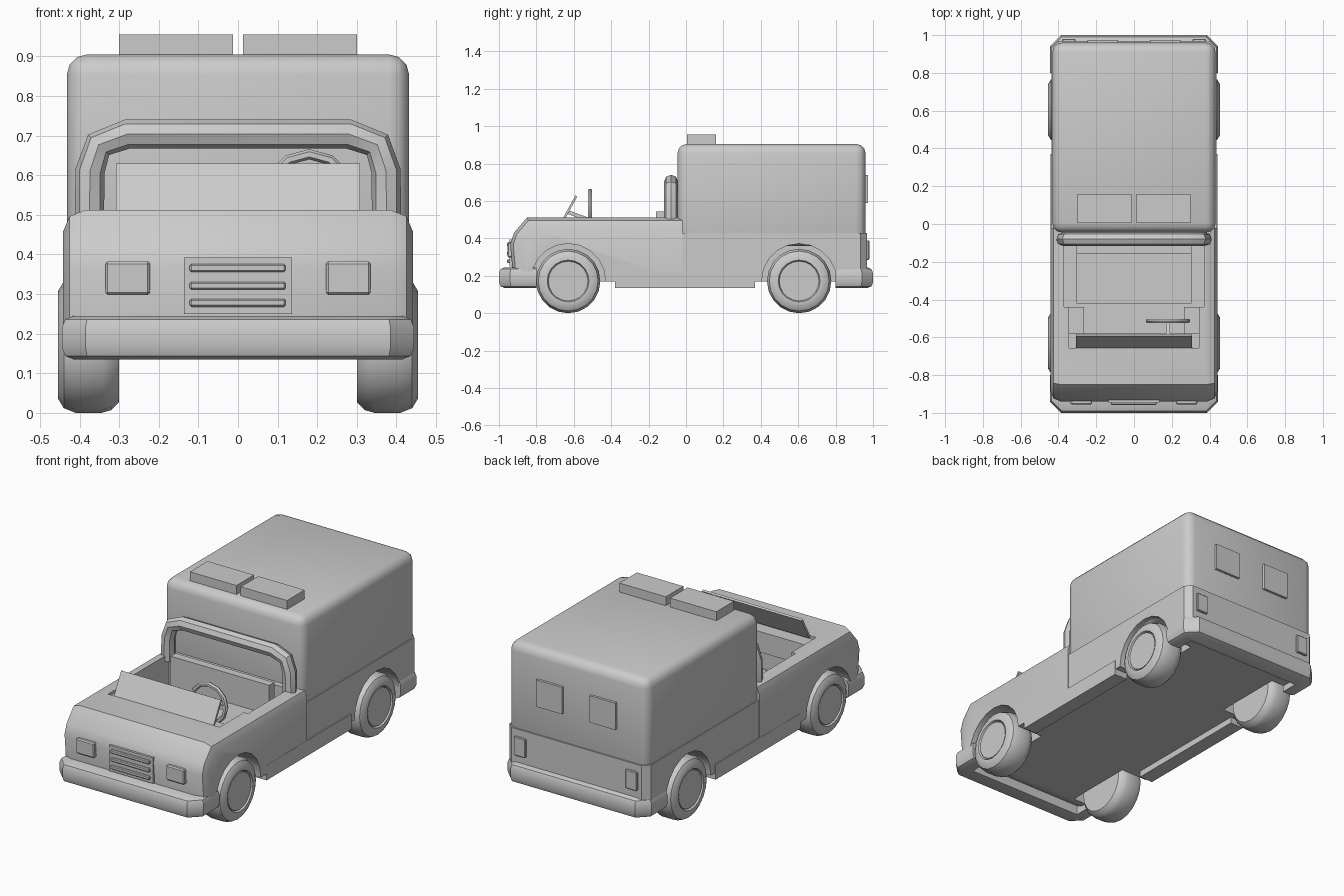
import bpy, bmesh, math
from mathutils import Matrix, Vector

if "Cube" in bpy.data.objects:
    bpy.data.objects.remove(bpy.data.objects["Cube"])


def finish(name, bm, smooth=35):
    bmesh.ops.recalc_face_normals(bm, faces=bm.faces[:])
    me = bpy.data.meshes.new(name)
    bm.to_mesh(me)
    bm.free()
    ob = bpy.data.objects.new(name, me)
    bpy.context.collection.objects.link(ob)
    if smooth:
        shade(ob, smooth)
    return ob


def shade(ob, angle=35):
    bpy.ops.object.select_all(action='DESELECT')
    ob.select_set(True)
    bpy.context.view_layer.objects.active = ob
    bpy.ops.object.shade_smooth_by_angle(angle=math.radians(angle))


def box(name, x, y, z, bevel=0.0, seg=1, tilt=0.0):
    bm = bmesh.new()
    size = Vector((x[1] - x[0], y[1] - y[0], z[1] - z[0]))
    mid = Vector((sum(x) / 2, sum(y) / 2, sum(z) / 2))
    bmesh.ops.create_cube(bm, size=1)
    bmesh.ops.scale(bm, vec=size, verts=bm.verts)
    if bevel:
        bmesh.ops.bevel(bm, geom=bm.edges[:], offset=bevel, segments=seg,
                        profile=0.5, affect='EDGES')
    bmesh.ops.transform(bm, matrix=Matrix.Translation(mid) @ Matrix.Rotation(tilt, 4, 'X'),
                        verts=bm.verts)
    return finish(name, bm)


def prism(name, pts, axis, lo, hi, bevel=0.0, seg=1, pick=None):
    """Extrude a closed 2D outline along x (pts = y,z) or z (pts = x,y)."""
    bm = bmesh.new()
    place = (lambda p, t: (t, *p)) if axis == 'X' else (lambda p, t: (*p, t))
    a = [bm.verts.new(place(p, lo)) for p in pts]
    b = [bm.verts.new(place(p, hi)) for p in pts]
    bm.faces.new(a)
    bm.faces.new(b[::-1])
    for i in range(len(a)):
        j = (i + 1) % len(a)
        bm.faces.new((a[i], b[i], b[j], a[j]))
    bmesh.ops.recalc_face_normals(bm, faces=bm.faces[:])
    if bevel:
        bmesh.ops.bevel(bm, geom=[e for e in bm.edges if pick(*e.verts)], offset=bevel,
                        segments=seg, profile=0.5, affect='EDGES')
    return finish(name, bm)


def lathe(name, pts, centre, seg=20):
    """Spin (x, radius) points about an x-axis line."""
    bm = bmesh.new()
    rings = []
    for x, r in pts:
        rings.append([bm.verts.new((centre[0] + x,
                                    centre[1] + r * math.sin(2 * math.pi * k / seg),
                                    centre[2] + r * math.cos(2 * math.pi * k / seg)))
                      for k in range(seg)])
    for p, q in zip(rings, rings[1:]):
        for k in range(seg):
            n = (k + 1) % seg
            bm.faces.new((p[k], p[n], q[n], q[k]))
    bm.faces.new(rings[0])
    bm.faces.new(rings[-1])
    return finish(name, bm)


def bake(ob):
    dg = bpy.context.evaluated_depsgraph_get()
    me = bpy.data.meshes.new_from_object(ob.evaluated_get(dg))
    if ob.type == 'MESH':
        ob.modifiers.clear()
        ob.data = me
        return ob
    new = bpy.data.objects.new(ob.name, me)
    bpy.context.collection.objects.link(new)
    bpy.data.objects.remove(ob)
    return new


def carve(ob, cutters):
    for c in cutters:
        m = ob.modifiers.new("cut", 'BOOLEAN')
        m.operation, m.solver, m.object = 'DIFFERENCE', 'EXACT', c
    bake(ob)
    for c in cutters:
        bpy.data.objects.remove(c)
    shade(ob)


def arches(y):
    return [lathe("arch_cutter", [(min(s * 0.28, s * 0.6), 0.2), (max(s * 0.28, s * 0.6), 0.2)],
                  (0, y, 0.172), 20) for s in (-1, 1)]


FRONT, REAR, HW = -0.63, 0.605, 0.442


def outer(a, b):
    return abs(a.co.x - b.co.x) < 1e-5


# front tub with bonnet, open cabin and wheel arches
tub = prism("cab_body",
            [(-0.86, 0.17), (-0.925, 0.2), (-0.94, 0.37), (-0.92, 0.43), (-0.85, 0.512),
             (-0.02, 0.512), (-0.02, 0.17)], 'X', -HW, HW, 0.055, 2,
            lambda a, b: outer(a, b) and a.co.y + b.co.y < -0.1
            and (min(a.co.z, b.co.z) > 0.18))
carve(tub, arches(FRONT) + [
    box("cabin_cutter", (-0.37, 0.37), (-0.44, -0.08), (0.25, 0.7)),
    box("footwell_cutter", (-0.265, 0.265), (-0.655, -0.2), (0.251, 0.71)),
    box("upper_cutter", (-0.345, 0.345), (-0.656, -0.3), (0.42, 0.72))])

# rear lower body
bed = prism("rear_lower_body",
            [(-0.02, 0.17), (-0.02, 0.43), (0.968, 0.43), (0.968, 0.2), (0.93, 0.17)],
            'X', -0.437, 0.437, 0.035, 1,
            lambda a, b: outer(a, b) and min(a.co.y, b.co.y) > 0.95)
carve(bed, arches(REAR))

# tall rear box
box("rear_box", (-0.432, 0.432), (-0.045, 0.96), (0.36, 0.905), 0.05, 3)

# roof light bars
for s in (-1, 1):
    box("roof_light", sorted((s * 0.013, s * 0.3)), (0.005, 0.16), (0.895, 0.955))

# wheels: tyre and recessed hub in one turned profile
TYRE = [(0.30, 0.10), (0.30, 0.145), (0.32, 0.165), (0.345, 0.172), (0.41, 0.172),
        (0.44, 0.16), (0.455, 0.135), (0.455, 0.112), (0.442, 0.106)]
for s in (-1, 1):
    for label, y in (("front", FRONT), ("rear", REAR)):
        lathe(label + "_wheel", [(s * x, r) for x, r in TYRE], (0, y, 0.172), 20)
        lathe(label + "_hub", [(s * 0.43, 0.103), (s * 0.45, 0.103)], (0, y, 0.172), 20)

# wrap-around bumpers
for label, s in (("front", -1), ("rear", 1)):
    half = [(0.445, 0.80), (0.445, 0.94), (0.385, 1.0)]
    inner = [(0.36, 0.90), (0.36, 0.80)]
    right = [(x, s * y) for x, y in half]
    left = [(-x, y) for x, y in reversed(right)]
    ins = [(x, s * y) for x, y in inner]
    prism(label + "_bumper", right + left + [(-x, y) for x, y in reversed(ins)] + ins,
          'Z', 0.135, 0.245, 0.03, 2,
          lambda a, b: abs(a.co.z - b.co.z) < 1e-5
          and min(max(abs(v.co.x) / 0.44, abs(v.co.y) / 0.98) for v in (a, b)) >= 1)

# side steps
for s in (-1, 1):
    box("side_step", sorted((s * 0.36, s * 0.443)), (-0.38, 0.37), (0.135, 0.22))

# headlights, grille, tail lights and rear windows
for s in (-1, 1):
    box("headlight", sorted((s * 0.222, s * 0.335)), (-0.955, -0.91), (0.298, 0.382), 0.006)
    box("tail_light", sorted((s * 0.31, s * 0.38)), (0.95, 0.98), (0.285, 0.39), 0.004)
    box("rear_window", sorted((s * 0.085, s * 0.245)), (0.94, 0.974), (0.59, 0.74))
box("grille", (-0.136, 0.136), (-0.945, -0.91), (0.25, 0.393))
for z in (0.278, 0.321, 0.366):
    box("grille_bar", (-0.122, 0.12), (-0.957, -0.93), (z - 0.01, z + 0.01), 0.004)

# windscreen, leaning back
box("windscreen", (-0.308, 0.308), (-0.626, -0.614), (0.495, 0.635), tilt=-0.5)

# bench seat
box("seat_base", (-0.305, 0.305), (-0.42, -0.12), (0.24, 0.38))
box("seat_back", (-0.305, 0.305), (-0.16, -0.115), (0.36, 0.545))

# steering wheel and column
bm = bmesh.new()
R, r, N, M = 0.105, 0.013, 12, 6
grid = [[bm.verts.new((0.18 + (R + r * math.cos(b)) * math.cos(a), -0.513 + r * math.sin(b),
                       0.548 + (R + r * math.cos(b)) * math.sin(a)))
         for b in (2 * math.pi * j / M for j in range(M))]
        for a in (2 * math.pi * i / N for i in range(N))]
for i in range(N):
    for j in range(M):
        i2, j2 = (i + 1) % N, (j + 1) % M
        bm.faces.new((grid[i][j], grid[i2][j], grid[i2][j2], grid[i][j2]))
finish("steering_wheel", bm)
box("steering_spoke", (0.08, 0.28), (-0.52, -0.506), (0.535, 0.558))
box("steering_column", (0.17, 0.19), (-0.64, -0.51), (0.51, 0.53), tilt=-0.35)
box("dashboard", (-0.345, 0.345), (-0.66, -0.58), (0.38, 0.495))

# roll bar
cu = bpy.data.curves.new("roll_bar", 'CURVE')
cu.dimensions, cu.bevel_depth, cu.bevel_resolution, cu.use_fill_caps = '3D', 0.037, 2, True
side = [(0.375, 0.48), (0.374, 0.61), (0.352, 0.677), (0.28, 0.704)]
path = side + [(-x, z) for x, z in reversed(side)]
sp = cu.splines.new('POLY')
sp.points.add(len(path) - 1)
for p, (x, z) in zip(sp.points, path):
    p.co = (x, -0.08, z, 1)
bar = bpy.data.objects.new("roll_bar", cu)
bpy.context.collection.objects.link(bar)
bpy.context.view_layer.update()
shade(bake(bar), 40)
